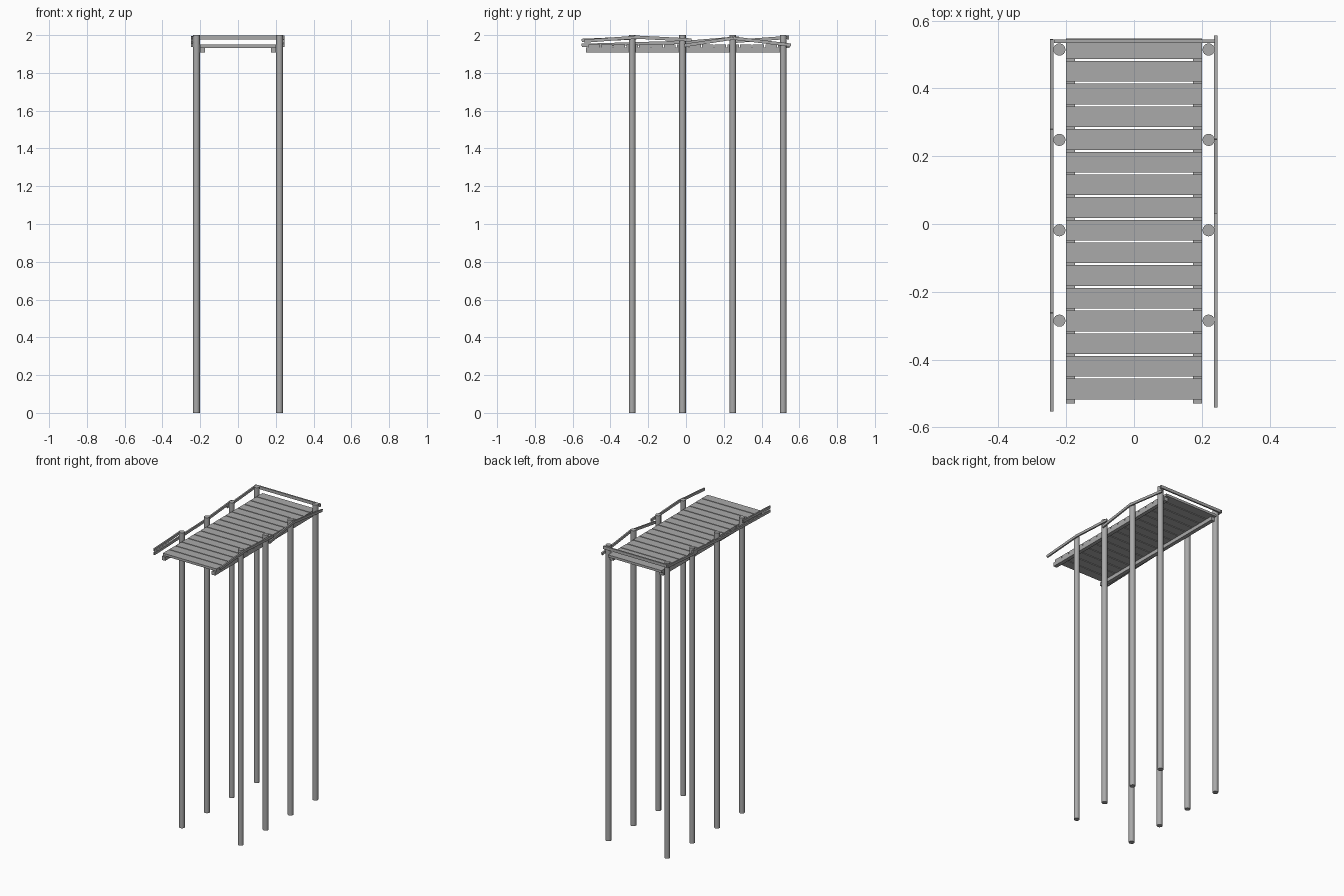
import bpy
from mathutils import Vector

cube = bpy.data.objects.get("Cube")
if cube:
    bpy.data.objects.remove(cube)

grey = bpy.data.materials.new("weathered_grey")
grey.use_nodes = True
tone = (0.4, 0.4, 0.4, 1)
grey.diffuse_color = tone
grey.node_tree.nodes["Principled BSDF"].inputs["Base Color"].default_value = tone


def box(name, centre, size, tilt=0):
    bpy.ops.mesh.primitive_cube_add(size=1, location=centre, rotation=(tilt, 0, 0))
    ob = bpy.context.object
    ob.name = name
    ob.scale = size
    ob.data.materials.append(grey)


def rail(name, x, a, b):
    """Thin board between two (y, z) points."""
    start, end = Vector((0, *a)), Vector((0, *b))
    d = end - start
    mid = (start + end) / 2
    tilt = Vector((d.y, d.z)).angle_signed(Vector((1, 0)))
    box(name, (x, mid.y, mid.z), (0.01, d.length, 0.017), tilt)


# Tall round posts
for side, x in (("left", 0.22), ("right", -0.22)):
    for i in range(4):
        bpy.ops.mesh.primitive_cylinder_add(
            vertices=16, radius=0.018, depth=2, location=(x, -0.285 + i * 0.2665, 1))
        post = bpy.context.object
        post.name = f"{side}_post_{i + 1}"
        post.data.materials.append(grey)
        bpy.ops.object.shade_smooth_by_angle()
    # Bearer under the deck
    box(f"{side}_bearer", (x * 0.85, 0, 1.921), (0.026, 1.06, 0.025))

# Deck planks
for i in range(16):
    box(f"plank_{i + 1}", (0, 0.517 - i * 0.0669, 1.941), (0.4, 0.061, 0.016))

# Crooked side rails
rail("left_front_rail", 0.241, (-0.54, 1.968), (-0.26, 1.989))
rail("left_middle_rail", 0.241, (-0.262, 1.989), (0.03, 1.974))
rail("left_rising_rail", 0.241, (-0.01, 1.945), (0.25, 1.984))
rail("left_back_rail", 0.241, (0.25, 1.984), (0.555, 1.947))
rail("right_front_rail", -0.243, (-0.552, 1.972), (-0.262, 1.985))
rail("right_lower_rail", -0.243, (-0.552, 1.946), (0, 1.962))
rail("right_rising_rail", -0.243, (0, 1.962), (0.28, 1.985))
rail("right_back_rail", -0.243, (0.23, 1.965), (0.545, 1.988))

# End rail across the back
box("end_rail", (0.002, 0.539, 1.987), (0.475, 0.01, 0.02))
